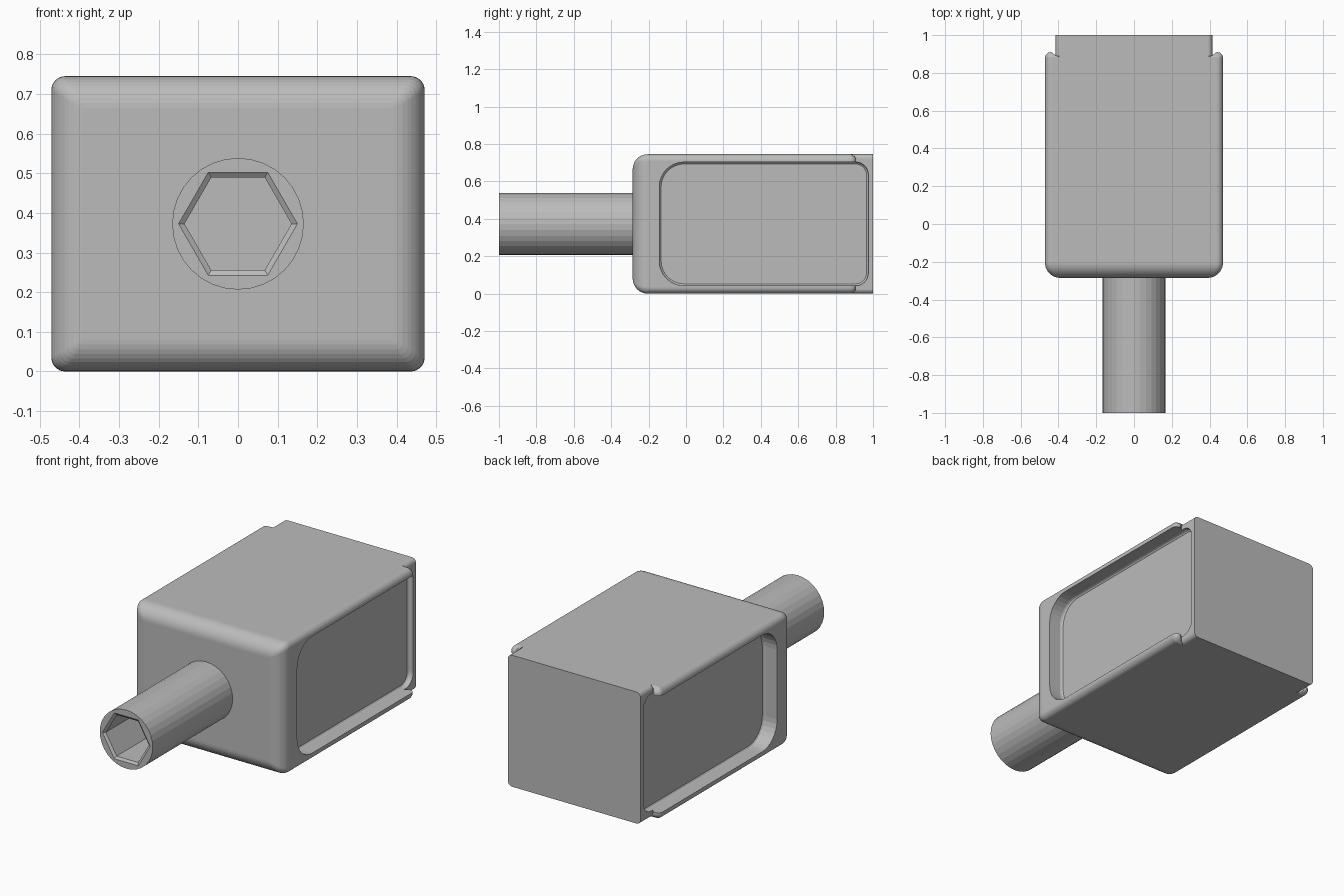
import bpy, bmesh, math

if "Cube" in bpy.data.objects:
    bpy.data.objects.remove(bpy.data.objects["Cube"])

MID_Z = 0.3725
HALF_X, HALF_Z = 0.471, 0.3725


def rounded_rect(u0, u1, v0, v1, r_low, r_high, seg=8):
    """Outline in (u, v); r_low rounds the corners at u0, r_high those at u1."""
    corners = [(u1, v1, r_high, 0), (u0, v1, r_low, 90),
               (u0, v0, r_low, 180), (u1, v0, r_high, 270)]
    pts = []
    for u, v, r, start in corners:
        cu = u - r if u == u1 else u + r
        cv = v - r if v == v1 else v + r
        for i in range(seg + 1):
            a = math.radians(start + 90 * i / seg)
            pts.append((cu + r * math.cos(a), cv + r * math.sin(a)))
    return pts


def polygon(n, r):
    return [(r * math.cos(2 * math.pi * i / n),
             MID_Z + r * math.sin(2 * math.pi * i / n)) for i in range(n)]


def loft(name, rings):
    """Closed solid through rings of equal point count."""
    bm = bmesh.new()
    loops = [[bm.verts.new(p) for p in ring] for ring in rings]
    n = len(loops[0])
    for a, b in zip(loops, loops[1:]):
        for i in range(n):
            j = (i + 1) % n
            bm.faces.new((a[i], a[j], b[j], b[i]))
    bm.faces.new(loops[0])
    bm.faces.new(loops[-1])
    bmesh.ops.recalc_face_normals(bm, faces=bm.faces)
    mesh = bpy.data.meshes.new(name)
    bm.to_mesh(mesh)
    bm.free()
    obj = bpy.data.objects.new(name, mesh)
    bpy.context.collection.objects.link(obj)
    return obj


def cut(target, cutter):
    mod = target.modifiers.new(cutter.name, 'BOOLEAN')
    mod.operation = 'DIFFERENCE'
    mod.solver = 'EXACT'
    mod.object = cutter
    bpy.context.view_layer.objects.active = target
    bpy.ops.object.modifier_apply(modifier=mod.name)
    bpy.data.objects.remove(cutter)


def section(y, half_x, half_z, r, y_top=None):
    """Cross-section ring; y_top pulls its top and bottom edges to another y."""
    ring = []
    for x, z in rounded_rect(-half_x, half_x, MID_Z - half_z,
                             MID_Z + half_z, r, r):
        w = max(0.0, (abs(z - MID_Z) - half_z + r) / r) ** 2
        ring.append((x, y if y_top is None else y + (y_top - y) * w, z))
    return ring


# Housing: rounded front edge
rings = []
FILLET = 0.08
for i in range(11):
    a = math.radians(9 * i)
    inset = FILLET * (1 - math.sin(a))
    rings.append(section(-0.285 + FILLET * (1 - math.cos(a)),
                         HALF_X - inset, HALF_Z - inset,
                         0.005 + 0.03 * math.sin(a)))
# Rounded flange ends, stepping in to the narrower rear block
flange = [(0.882, HALF_X), (0.896, 0.467), (0.906, 0.457), (0.91, 0.443),
          (0.907, 0.431), (0.898, 0.422), (0.89, 0.415)]
for k, (y, x) in enumerate(flange):
    rings.append(section(y, x, HALF_Z, 0.035 - 0.0017 * k, 0.882 + 0.001 * k))
rings.append(section(1.0, 0.415, HALF_Z, 0.025))
housing = loft("housing", rings)

# Recessed side panels
for side in (-1, 1):
    levels = []
    for x, d in [(0.385, 0.012), (0.391, 0.005), (0.4, 0.002), (0.6, 0.002)]:
        levels.append([(side * x, y, z) for y, z in rounded_rect(
            -0.145 + d, 0.977 - d, 0.04 + d, 0.705 - d, 0.135 - d, 0.07 - d)])
    cut(housing, loft("panel_cutter", levels))

# Shaft with a chamfered hexagonal socket in its end
shaft = loft("shaft", [[(x, y, z) for x, z in polygon(32, 0.166)]
                       for y in (-1.0, -0.27)])
socket = [(-1.005, 0.1575), (-0.99, 0.135), (-0.45, 0.135)]
cut(shaft, loft("socket_cutter", [[(x, y, z) for x, z in polygon(6, r)]
                                  for y, r in socket]))

# Flat mid-grey finish
grey = bpy.data.materials.new("mid_grey")
grey.diffuse_color = (0.5, 0.5, 0.5, 1)
grey.use_nodes = True
grey.node_tree.nodes["Principled BSDF"].inputs["Base Color"].default_value = grey.diffuse_color
for obj in (housing, shaft):
    obj.data.materials.clear()
    obj.data.materials.append(grey)
